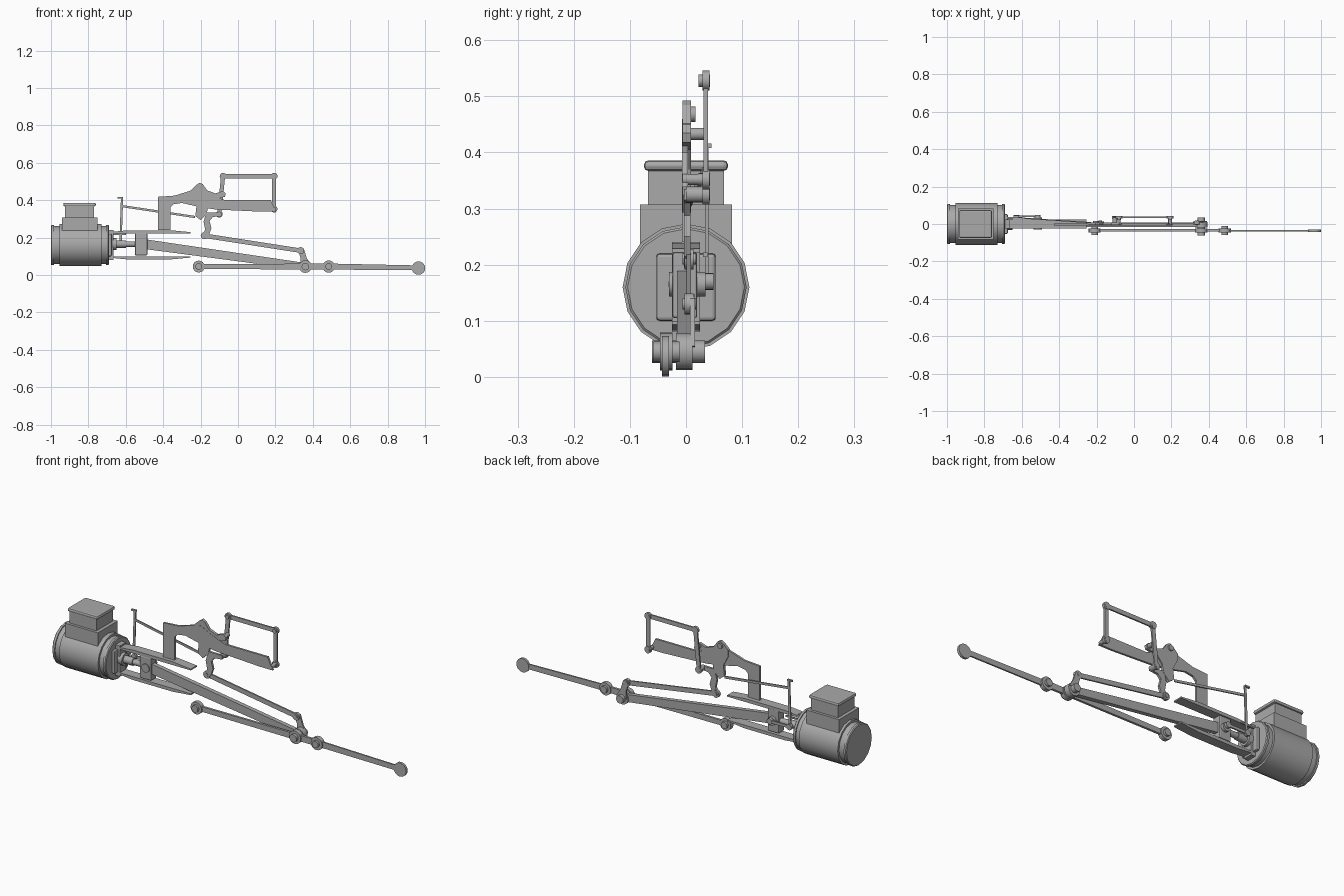
import bpy, bmesh, math
from mathutils import Matrix, Vector

cube = bpy.data.objects.get("Cube")
if cube:
    bpy.data.objects.remove(cube, do_unlink=True)

steel = bpy.data.materials.new("grey steel")
steel.use_nodes = True
GREY = (0.4, 0.4, 0.4, 1)
steel.diffuse_color = GREY
steel.node_tree.nodes["Principled BSDF"].inputs["Base Color"].default_value = GREY


def finish(name, bm, smooth=False):
    bmesh.ops.recalc_face_normals(bm, faces=bm.faces)
    mesh = bpy.data.meshes.new(name)
    bm.to_mesh(mesh)
    bm.free()
    mesh.materials.append(steel)
    ob = bpy.data.objects.new(name, mesh)
    bpy.context.collection.objects.link(ob)
    if smooth:
        bpy.ops.object.select_all(action='DESELECT')
        bpy.context.view_layer.objects.active = ob
        ob.select_set(True)
        bpy.ops.object.shade_smooth_by_angle(angle=math.radians(35))
    return ob


def box(name, x, y, z, bevel=0):
    """Box from (low, high) pairs."""
    bm = bmesh.new()
    bmesh.ops.create_cube(bm, size=1)
    for v in bm.verts:
        v.co = [(a + b) / 2 + c * (b - a) for c, (a, b) in zip(v.co, (x, y, z))]
    if bevel:
        bmesh.ops.bevel(bm, geom=bm.edges[:], offset=bevel, segments=2,
                        affect='EDGES', profile=0.5)
    return finish(name, bm)


def plate(name, outline, y0, y1):
    """Side outline of (x, z) points given thickness along y."""
    bm = bmesh.new()
    face = bm.faces.new([bm.verts.new((x, y0, z)) for x, z in outline])
    new = bmesh.ops.extrude_face_region(bm, geom=[face])["geom"]
    for v in new:
        if isinstance(v, bmesh.types.BMVert):
            v.co.y = y1
    bmesh.ops.triangulate(bm, faces=[f for f in bm.faces if len(f.verts) > 4])
    return finish(name, bm)


def pin(name, x, z, r, y0, y1, sides=16):
    """Round boss lying along y."""
    bm = bmesh.new()
    place = Matrix.Translation((x, (y0 + y1) / 2, z)) @ Matrix.Rotation(math.pi / 2, 4, 'X')
    bmesh.ops.create_cone(bm, cap_ends=True, segments=sides, radius1=r, radius2=r,
                          depth=y1 - y0, matrix=place)
    return finish(name, bm, True)


def bar(name, a, b, wa, wb, y0, y1):
    """Tapered flat bar between two (x, z) points, half widths wa and wb."""
    a, b = Vector(a), Vector(b)
    d = (b - a).normalized()
    n = Vector((-d.y, d.x))
    return plate(name, [a + n * wa, a - n * wa, b - n * wb, b + n * wb], y0, y1)


def lathe_x(name, profile, z, sides):
    """Turned part around an x axis from (x, radius) points."""
    bm = bmesh.new()
    rings = [[bm.verts.new((x, r * math.cos(i * math.tau / sides),
                            z + r * math.sin(i * math.tau / sides)))
              for i in range(sides)] for x, r in profile]
    for p, q in zip(rings, rings[1:]):
        for i in range(sides):
            j = (i + 1) % sides
            bm.faces.new((p[i], p[j], q[j], q[i]))
    bm.faces.new(rings[0])
    bm.faces.new(rings[-1])
    return finish(name, bm, True)


# Cylinder, steam chest and flanged top
AXIS = 0.16
lathe_x("cylinder", [(-1, .104), (-.996, .108), (-.985, .108), (-.985, .102), (-.955, .102),
                     (-.955, .113), (-.73, .113), (-.73, .102), (-.705, .102),
                     (-.705, .108), (-.694, .108), (-.69, .104)], AXIS, 16)
box("steam_chest", (-.942, -.752), (-.082, .082), (.16, .307))
box("chest_neck", (-.925, -.77), (-.068, .068), (.3, .37))
box("chest_cap", (-.934, -.76), (-.075, .075), (.367, .386), .008)

# Gland and piston rod
box("gland_plate", (-.695, -.675), (-.053, .053), (.1, .22), .006)
box("gland_bracket", (-.69, -.665), (-.025, .025), (.08, .24))
lathe_x("piston_rod", [(-.68, .032), (-.65, .032), (-.65, .02), (-.6, .02),
                       (-.6, .015), (-.5, .015)], .165, 12)

# Crosshead between two slide bars
box("crosshead", (-.55, -.485), (-.024, .02), (.105, .222), .004)
for name, zf, s in (("upper_slide_bar", .222, 1), ("lower_slide_bar", .1, -1)):
    plate(name, [(-.68, zf), (-.255, zf), (-.255, zf + s * .007), (-.36, zf + s * .017),
                 (-.59, zf + s * .017), (-.68, zf + s * .008)], -.025, .025)

# Connecting rod with big end
bar("connecting_rod", (-.5, .165), (.36, .045), .026, .019, -.016, .007)
pin("crosshead_pin", -.515, .165, .022, -.03, .035)
pin("connecting_rod_end", .36, .045, .033, -.018, .012)
pin("crank_pin", .36, .045, .02, -.061, .034)

# Coupling rods
bar("rear_coupling_rod", (-.21, .045), (.485, .045), .013, .016, -.04, -.028)
bar("front_coupling_rod", (.485, .045), (.965, .038), .016, .013, -.04, -.032)
for name, x, r, y0, y1 in (("rear", -.21, .032, -.046, -.024), ("middle", .36, .034, -.046, -.024),
                           ("joint", .485, .033, -.046, -.024)):
    pin(name + "_coupling_boss", x, .045, r, y0, y1)
    pin(name + "_coupling_pin", x, .045, .018, y0 - .012, y1 + .012)
pin("front_coupling_boss", .965, .037, .036, -.043, -.03)

# Return crank and eccentric rod
plate("return_crank", [(.335, .045), (.39, .055), (.368, .09), (.352, .14),
                       (.335, .147), (.32, .135), (.335, .09)], .007, .016)
bar("eccentric_rod", (.335, .13), (-.18, .21), .012, .012, .001, .009)
for x, z, label in ((.335, .13, "front"), (-.18, .21, "rear")):
    pin(label + "_eccentric_boss", x, z, .019, -.003, .013)
    pin(label + "_eccentric_pin", x, z, .01, -.006, .018)

# Hanging bracket plate
plate("motion_bracket", [(-.428, .24), (-.428, .418), (-.34, .424), (-.25, .452), (-.21, .46),
                         (-.15, .43), (-.07, .4), (.175, .4), (.205, .338), (.13, .338),
                         (-.12, .35), (-.2, .362), (-.3, .385), (-.345, .378),
                         (-.362, .36), (-.362, .24)], -.007, .004)

# Expansion link, its lower tail and pivot
plate("expansion_link", [(-.222, .482), (-.205, .493), (-.188, .485), (-.165, .452),
                         (-.12, .436), (-.08, .45), (-.066, .435), (-.07, .418), (-.13, .405),
                         (-.158, .37), (-.168, .325), (-.2, .293), (-.228, .315),
                         (-.222, .37), (-.248, .42), (-.25, .455)], -.006, .009)
plate("link_tail", [(-.09, .335), (-.09, .315), (-.135, .31), (-.152, .288), (-.142, .25),
                    (-.155, .215), (-.185, .195), (-.2, .21), (-.175, .24), (-.184, .285),
                    (-.17, .335)], -.004, .008)
pin("link_pivot", -.205, .468, .014, -.002, .017)
pin("link_tail_pin", -.1, .325, .014, 0, .04)
pin("lifting_pivot", -.082, .433, .011, -.006, .036)

# Lifting linkage
corners = [(-.1, .325), (-.08, .528), (.193, .528), (.193, .352)]
for name, a, b in zip(("lifting_arm", "reach_rod", "drop_link"), corners, corners[1:]):
    bar(name, a, b, .011, .011, .031, .039)
for i, (x, z) in enumerate(corners):
    pin("lifting_boss_%d" % (i + 1), x, z, .018, .029, .042)
    pin("lifting_pin_%d" % (i + 1), x, z, .011, .022, .043)
pin("drop_link_pivot", .193, .352, .01, -.006, .035)

# Combination lever, union link and valve rod
bar("combination_lever", (-.62, .415), (-.628, .17), .006, .006, .034, .04)
box("lever_hook", (-.643, -.615), (.034, .045), (.408, .416))
bar("union_link", (-.63, .17), (-.51, .17), .007, .007, .038, .046)
pin("union_boss", -.628, .17, .015, .034, .049)
pin("union_link_boss", -.515, .17, .015, .015, .049)
box("valve_stem", (-.69, -.6), (.03, .038), (.214, .222))
valve_rod = plate("valve_rod", [(-.62, .374), (-.62, .362), (-.23, .304), (-.23, .316)], -.003, .003)
for v in valve_rod.data.vertices:
    v.co.y += .033 if v.co.x < -.4 else .007
